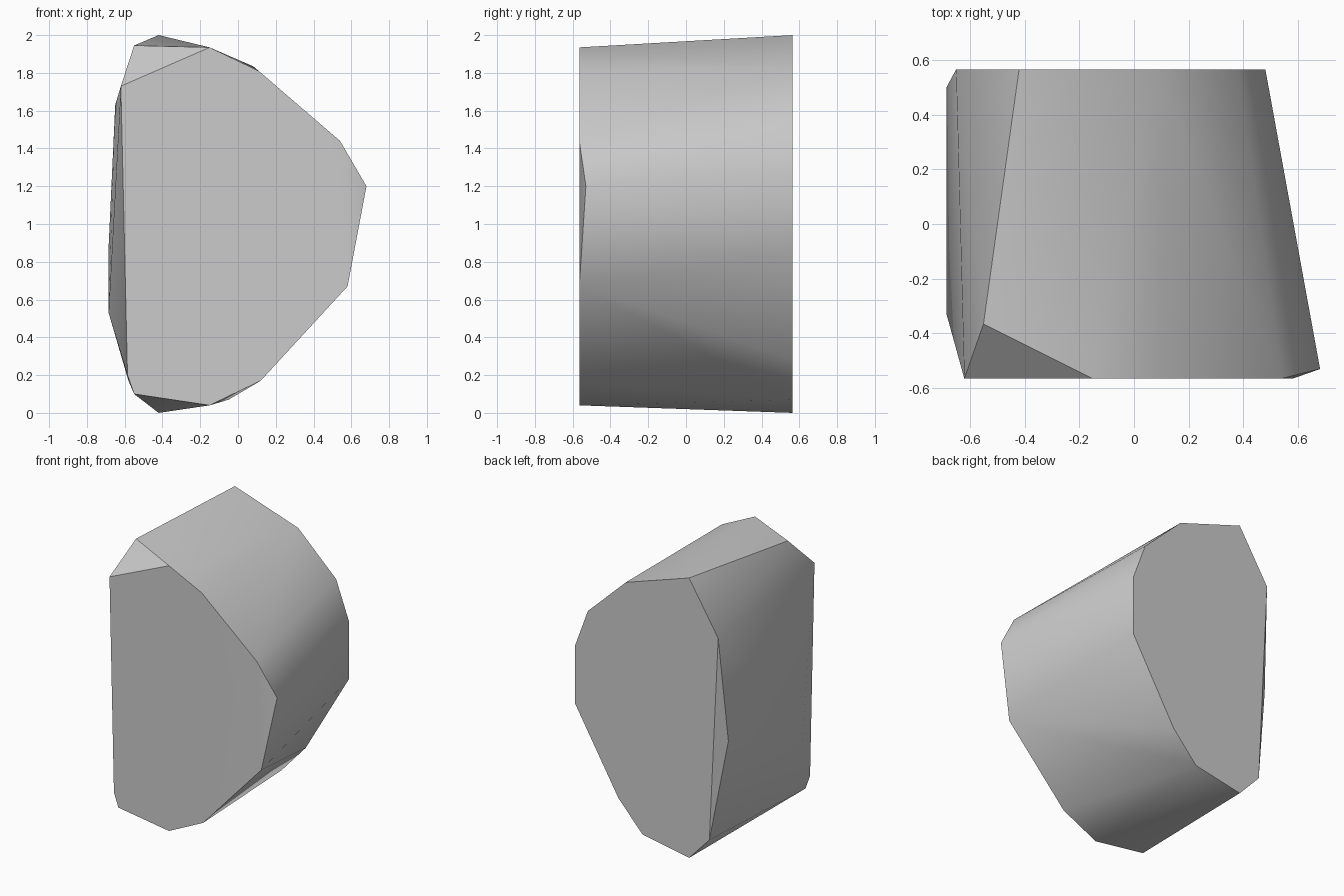
import bpy
import bmesh
import math

default_cube = bpy.data.objects.get("Cube")
if default_cube:
    bpy.data.objects.remove(default_cube, do_unlink=True)

HALF_DEPTH = 0.565

# Outlines of the two flat ends, as (x, z)
front_outline = [(-0.62, 1.73), (-0.15, 1.935), (0.11, 1.81), (0.54, 1.44),
                 (0.58, 0.67), (0.12, 0.17), (-0.15, 0.04), (-0.55, 0.10), (-0.585, 0.2)]
back_outline = [(-0.42, 2.0), (0.08, 1.835), (0.38, 1.55), (0.48, 1.28), (0.48, 0.86),
                (0.14, 0.28), (-0.05, 0.07), (-0.42, 0.0), (-0.58, 0.17), (-0.65, 1.63)]

# Chipped corners between the ends, as (x, y, z)
chipped_corners = [(0.68, -0.53, 1.2), (-0.55, -0.365, 1.945),
                   (-0.685, 0.5, 0.88), (-0.685, -0.33, 0.53)]


def make_material(name, colour):
    material = bpy.data.materials.new(name)
    material.use_nodes = True
    material.diffuse_color = colour
    shader = next(n for n in material.node_tree.nodes if n.type == "BSDF_PRINCIPLED")
    shader.inputs["Base Color"].default_value = colour
    return material


def make_hull(name, points, material):
    bm = bmesh.new()
    for point in points:
        bm.verts.new(point)
    hull = bmesh.ops.convex_hull(bm, input=bm.verts)
    unused = [v for v in hull["geom_interior"] if isinstance(v, bmesh.types.BMVert)]
    bmesh.ops.delete(bm, geom=unused, context="VERTS")
    # Merge the flat ends into single faces
    bmesh.ops.dissolve_limit(bm, angle_limit=math.radians(0.5),
                             verts=bm.verts, edges=bm.edges)
    bmesh.ops.recalc_face_normals(bm, faces=bm.faces)
    mesh = bpy.data.meshes.new(name)
    bm.to_mesh(mesh)
    bm.free()
    mesh.materials.append(material)
    obj = bpy.data.objects.new(name, mesh)
    bpy.context.collection.objects.link(obj)
    return obj


# Faceted rock block
points = [(x, -HALF_DEPTH, z) for x, z in front_outline]
points += [(x, HALF_DEPTH, z) for x, z in back_outline]
points += chipped_corners
rock = make_hull("rock_block", points, make_material("stone_grey", (0.6, 0.6, 0.6, 1.0)))

# Soft sides with crisp rims
bpy.ops.object.select_all(action="DESELECT")
rock.select_set(True)
bpy.context.view_layer.objects.active = rock
bpy.ops.object.shade_smooth_by_angle(angle=math.radians(30))
